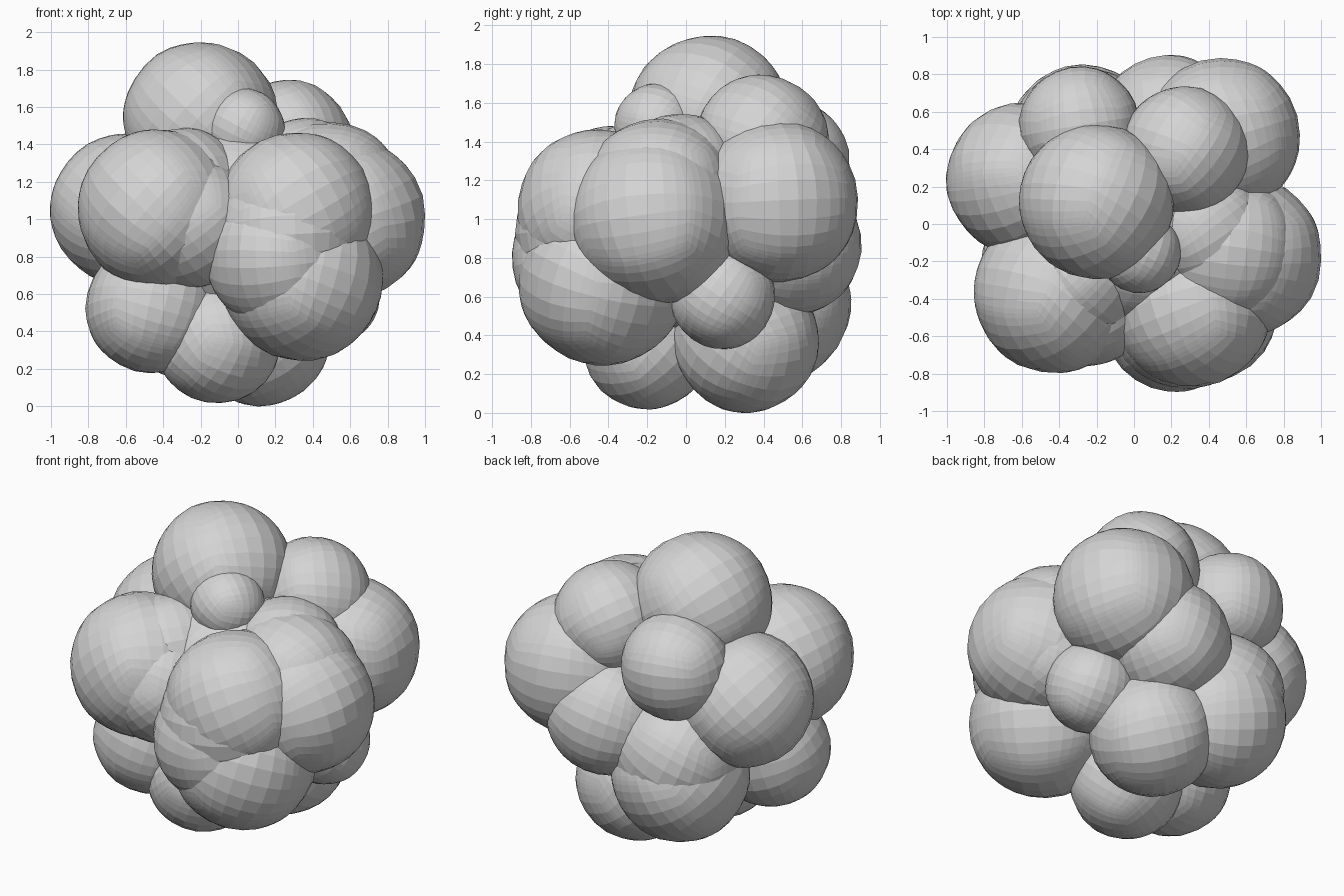
import bpy, bmesh, random
from mathutils import Vector, Euler, noise

random.seed(4)
cube = bpy.data.objects.get("Cube")
if cube:
    bpy.data.objects.remove(cube, do_unlink=True)

# Single matte grey for the whole cluster
grey = bpy.data.materials.new("matte_grey")
grey.use_nodes = True
colour = (0.66, 0.66, 0.66, 1)
grey.diffuse_color = colour
grey.node_tree.nodes["Principled BSDF"].inputs["Base Color"].default_value = colour


def lobe(name, centre, radius):
    """Faceted quad sphere with gentle dents."""
    bm = bmesh.new()
    bmesh.ops.create_cube(bm, size=2)
    bmesh.ops.subdivide_edges(bm, edges=bm.edges[:], cuts=9, use_grid_fill=True)
    turn = Euler([random.uniform(0, 3) for _ in range(3)]).to_matrix()
    shift = Vector(centre) * 9
    for v in bm.verts:
        # Spread the grid evenly before projecting it on the sphere
        d = Vector([c * (1.27 - 0.27 * c * c) for c in v.co]).normalized()
        d = turn @ d
        v.co = d * radius * (1 + 0.02 * noise.noise(d * 1.8 + shift))
    mesh = bpy.data.meshes.new(name)
    bm.to_mesh(mesh)
    bm.free()
    mesh.materials.append(grey)
    ob = bpy.data.objects.new(name, mesh)
    ob.location = centre
    bpy.context.collection.objects.link(ob)


# Upper lobes
lobe("top_lobe", (-0.20, 0.12, 1.535), 0.415)
lobe("small_top_lobe", (0.03, -0.15, 1.48), 0.22)
lobe("upper_back_lobe", (0.27, 0.39, 1.40), 0.345)
lobe("upper_back_right_lobe", (-0.29, 0.52, 1.29), 0.325)
lobe("upper_left_lobe", (0.37, -0.03, 1.20), 0.345)

# Middle ring, with swells that round out the larger lobes
lobe("front_right_lobe", (-0.43, -0.37, 1.05), 0.43)
lobe("front_right_inner_swell", (-0.26, -0.40, 0.99), 0.36)
lobe("front_right_upper_swell", (-0.29, -0.28, 1.14), 0.345)
lobe("front_left_lobe", (0.31, -0.45, 1.04), 0.425)
lobe("front_left_lower_swell", (0.27, -0.46, 0.93), 0.42)
lobe("left_lobe", (0.57, -0.17, 1.00), 0.435)
lobe("left_upper_swell", (0.49, -0.14, 1.12), 0.40)
lobe("left_lower_swell", (0.55, -0.10, 0.92), 0.36)
lobe("back_left_lobe", (0.47, 0.47, 1.09), 0.42)
lobe("back_lobe", (0.18, 0.53, 0.87), 0.375)
lobe("right_lobe", (-0.60, 0.24, 1.05), 0.405)

# Lower lobes
lobe("lower_front_left_lobe", (0.34, -0.43, 0.68), 0.435)
lobe("lower_front_swell", (0.22, -0.51, 0.80), 0.39)
lobe("lower_left_lobe", (0.49, 0.19, 0.60), 0.27)
lobe("lower_right_lobe", (-0.46, -0.21, 0.53), 0.355)
lobe("lower_back_lobe", (-0.27, 0.44, 0.56), 0.41)
lobe("lower_back_swell", (-0.27, 0.45, 0.70), 0.39)
lobe("bottom_front_lobe", (-0.11, -0.20, 0.35), 0.335)
lobe("bottom_back_lobe", (0.12, 0.31, 0.375), 0.375)

# Core that closes the gaps between the lobes
lobe("core", (0, 0, 0.97), 0.57)
